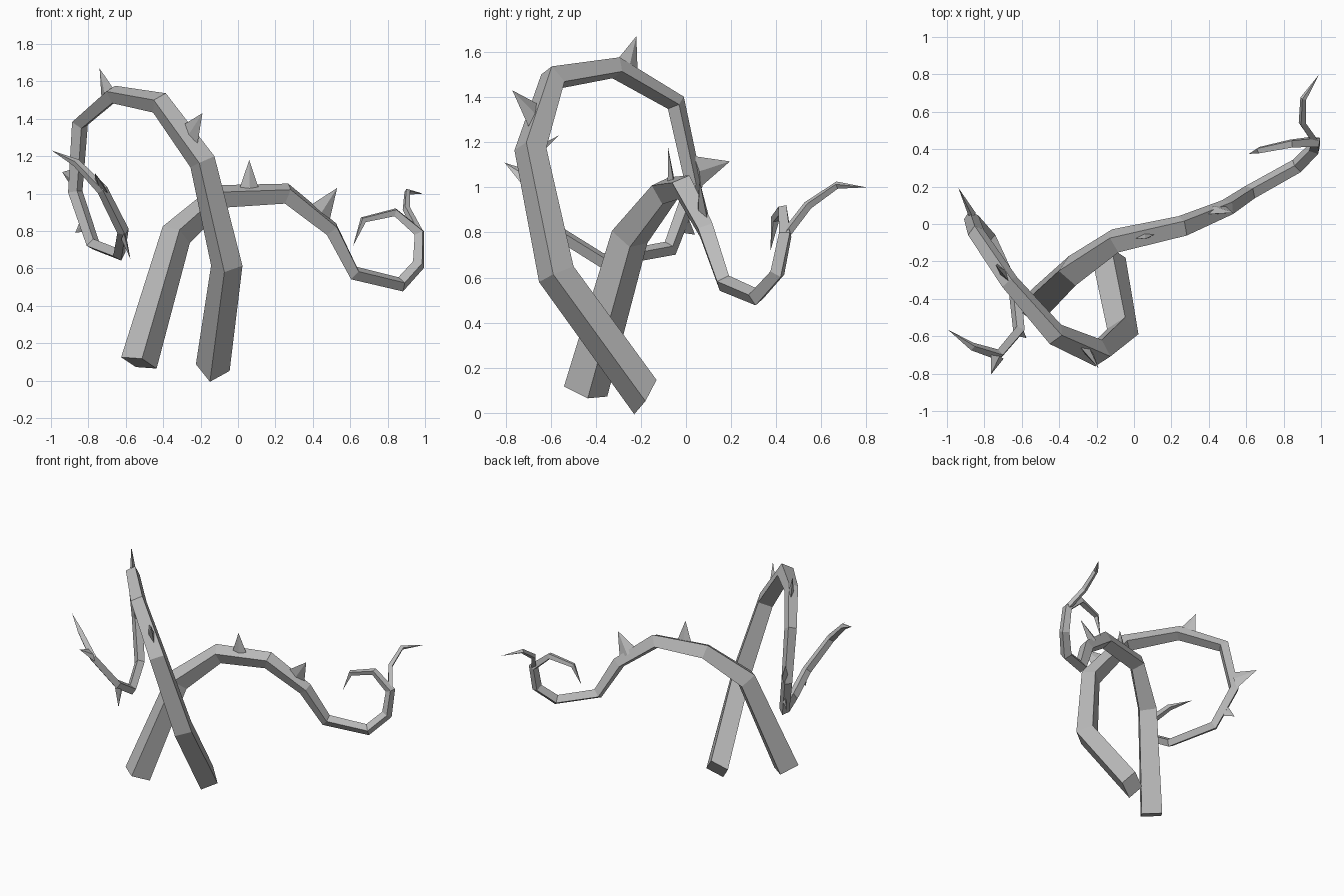
import bpy
import bmesh
from mathutils import Vector

cube = bpy.data.objects.get("Cube")
if cube:
    bpy.data.objects.remove(cube)

grey = bpy.data.materials.new("vine_grey")
grey.use_nodes = True
colour = (0.5, 0.5, 0.5, 1)
grey.diffuse_color = colour
grey.node_tree.nodes["Principled BSDF"].inputs["Base Color"].default_value = colour


def finish(name, bm):
    bmesh.ops.recalc_face_normals(bm, faces=bm.faces)
    mesh = bpy.data.meshes.new(name)
    bm.to_mesh(mesh)
    bm.free()
    mesh.materials.append(grey)
    obj = bpy.data.objects.new(name, mesh)
    bpy.context.collection.objects.link(obj)
    return obj


def vine(name, path, corner, start=None, pointed=True):
    """Four-sided tapering tube; each path entry is x, y, z, radius."""
    pts = [Vector(p[:3]) for p in path]
    bm = bmesh.new()
    rings, u, old = [], Vector(corner), None
    for i, p in enumerate(pts):
        before = (p - pts[max(i - 1, 0)]).normalized()
        after = (pts[min(i + 1, len(pts) - 1)] - p).normalized()
        t = (before + after).normalized()
        if i == 0 and start:
            t = Vector(start).normalized()
        # carry the corner direction along the path without twist
        if old:
            u = old.rotation_difference(t) @ u
        u = (u - t * u.dot(t)).normalized()
        v, old = t.cross(u), t
        if pointed and i == len(pts) - 1:
            tip = bm.verts.new(p)
            break
        rings.append([bm.verts.new(p + d * path[i][3]) for d in (u, v, -u, -v)])
    for a, b in zip(rings, rings[1:]):
        for k in range(4):
            n = (k + 1) % 4
            bm.faces.new((a[k], a[n], b[n], b[k]))
    bm.faces.new(rings[0])
    if pointed:
        for k in range(4):
            bm.faces.new((rings[-1][k], rings[-1][(k + 1) % 4], tip))
    else:
        bm.faces.new(rings[-1])
    return finish(name, bm)


def thorn(name, base, tip, along, width):
    """Thin blade-like spike, wide along the vine."""
    base, tip, along = Vector(base), Vector(tip), Vector(along).normalized()
    side = along.cross(tip - base).normalized() * width * 0.3
    along = along * width
    bm = bmesh.new()
    ring = [bm.verts.new(base + d) for d in (along, side, -along, -side)]
    top = bm.verts.new(tip)
    bm.faces.new(ring)
    for k in range(4):
        bm.faces.new((ring[k], ring[(k + 1) % 4], top))
    finish(name, bm)


# Low vine with a forked end
fork = (0.97, 0.44, 0.79)
vine("low_vine", [
    (-.53, -.445, .095, .1), (-.33, -.25, .78, .085), (-.1, -.09, .985, .068),
    (.26, -.01, 1.0, .06), (.5, .09, .81, .048), (.62, .17, .575, .042),
    (.87, .31, .515, .04), (.965, .405, .62, .037), (*fork, .034),
    (.84, .43, .9, .026), (.67, .395, .86, .02), (.615, .375, .72, 0)],
    (.1, -1, 0))
vine("forked_tendril", [
    (*fork, .022), (.9, .54, .92, .021), (.905, .67, 1.01, .017),
    (.99, .80, 1.0, 0)], (0, -1, 0))

# Tall looping vine
vine("tall_vine", [
    (-.135, -.18, .07, .092), (-.06, -.575, .615, .085), (-.19, -.69, 1.17, .073),
    (-.42, -.59, 1.485, .062), (-.665, -.31, 1.53, .05), (-.845, -.045, 1.375, .045),
    (-.87, .035, 1.01, .04), (-.775, -.07, .73, .037), (-.635, -.37, .675, .035),
    (-.615, -.57, .8, .033), (-.725, -.7, 1.02, .03), (-.865, -.655, 1.165, .022),
    (-.995, -.565, 1.23, 0)], (0, -1, 0), start=(.1, -.8, .5))

# Thorns: base, tip, direction along the vine, half width
thorns = [
    ((.06, -.065, 1.02), (.06, -.08, 1.18), (1, .2, 0), .055),
    ((.43, .075, .885), (.53, .06, 1.03), (.24, .1, -.19), .075),
    ((-.25, -.68, 1.32), (-.19, -.77, 1.43), (-.2, .1, .32), .065),
    ((-.70, -.26, 1.54), (-.74, -.22, 1.67), (-.18, .27, -.15), .06),
    ((-.865, .05, 1.07), (-.94, .195, 1.115), (-.02, .08, -.36), .07),
    ((-.82, -.01, .84), (-.87, .04, .79), (.1, -.1, -.28), .045),
    ((-.61, -.56, .76), (-.575, -.61, .65), (0, -.2, .13), .05),
    ((-.73, -.71, 1.04), (-.765, -.805, 1.11), (-.14, .04, .15), .05),
]
for i, spec in enumerate(thorns):
    thorn(f"thorn_{i + 1}", *spec)
